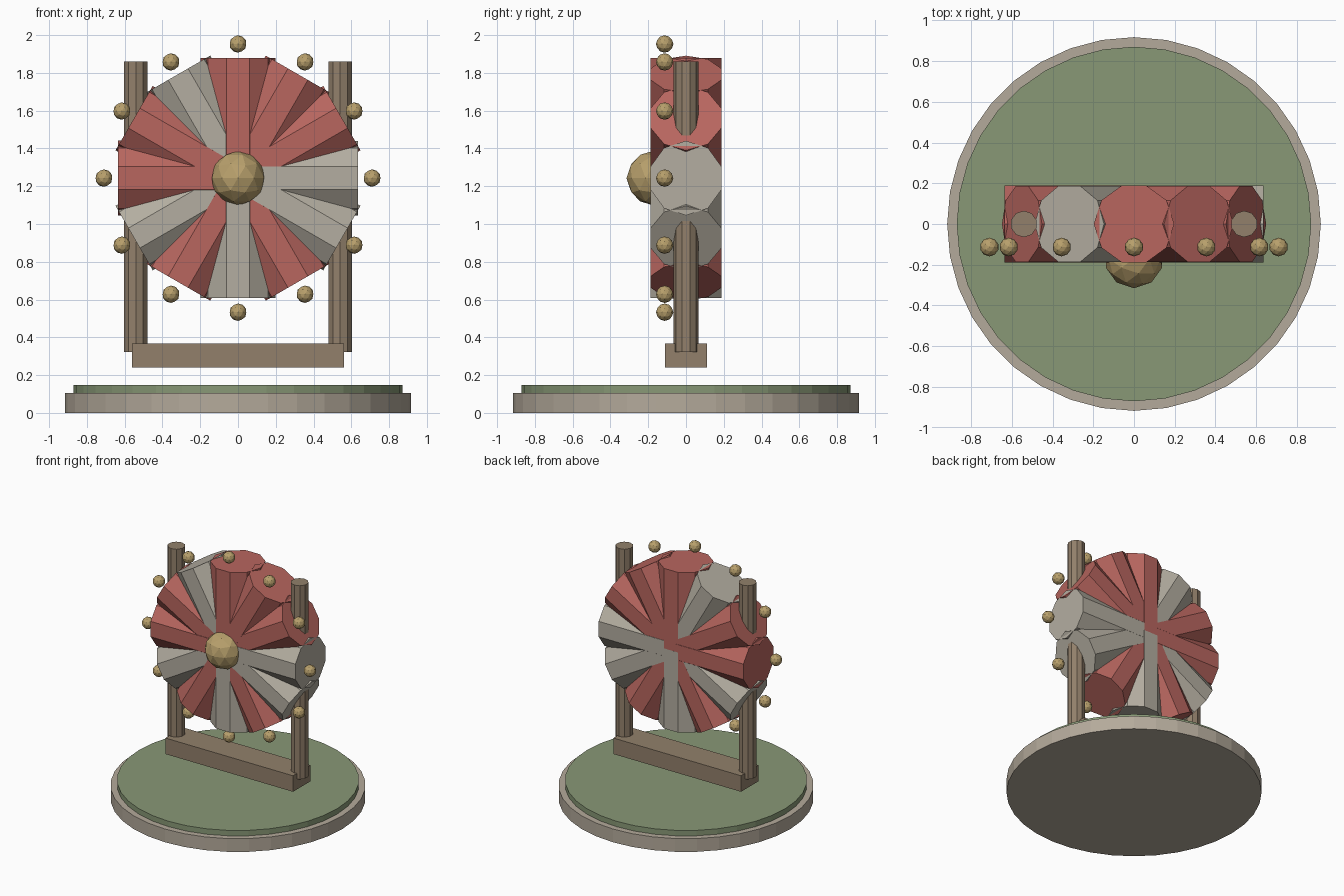
import bpy, bmesh, math
from mathutils import Matrix, Vector

cube = bpy.data.objects.get("Cube")
if cube:
    bpy.data.objects.remove(cube, do_unlink=True)


def material(name, rgb):
    """Flat material from 0-255 display colour, converted to linear."""
    lin = [((c / 255 + 0.055) / 1.055) ** 2.4 for c in rgb]
    mat = bpy.data.materials.new(name)
    mat.use_nodes = True
    mat.diffuse_color = (*lin, 1)
    mat.node_tree.nodes["Principled BSDF"].inputs["Base Color"].default_value = (*lin, 1)
    return mat


RED = material("faded red", (184, 102, 95))
CREAM = material("bone cream", (180, 174, 161))
STONE = material("warm stone", (180, 170, 155))
GREEN = material("moss green", (136, 152, 118))
WOOD = material("brown wood", (146, 128, 107))
GOLD = material("old gold", (184, 160, 108))

HUB_Z = 1.243


def finish(name, bm, mat, matrix):
    mesh = bpy.data.meshes.new(name)
    bm.transform(matrix)
    bm.to_mesh(mesh)
    bm.free()
    mesh.materials.append(mat)
    obj = bpy.data.objects.new(name, mesh)
    bpy.context.scene.collection.objects.link(obj)
    return obj


def prism(name, mat, sides, radius, z0, z1, matrix=Matrix()):
    bm = bmesh.new()
    bmesh.ops.create_cone(bm, cap_ends=True, segments=sides, radius1=radius,
                          radius2=radius, depth=z1 - z0)
    return finish(name, bm, mat, matrix @ Matrix.Translation((0, 0, (z0 + z1) / 2)))


def ball(name, mat, radius, centre):
    bm = bmesh.new()
    bmesh.ops.create_icosphere(bm, subdivisions=2, radius=radius)
    return finish(name, bm, mat, Matrix.Translation(centre))


def box(name, mat, size, centre):
    bm = bmesh.new()
    bmesh.ops.create_cube(bm, size=1)
    return finish(name, bm, mat, Matrix.Translation(centre) @ Matrix.Diagonal((*size, 1)))


# Round stand with a grass disc
prism("base_disc", STONE, 36, 0.917, 0, 0.105)
prism("grass_disc", GREEN, 36, 0.87, 0.105, 0.148)

# Frame: cross beam and two posts
box("cross_beam", WOOD, (1.12, 0.22, 0.127), (0, 0, 0.305))
for side, x in (("left", 0.541), ("right", -0.541)):
    prism(side + "_post", WOOD, 10, 0.065, 0.323, 1.859, Matrix.Translation((x, 0, 0)))

# Wheel: twelve ten-sided spokes, counter-clockwise from +x, each with a bead
for k, letter in enumerate("CRRRCRRCRCRC"):
    angle = math.radians(30 * k)
    turn = (Matrix.Translation((0, 0, HUB_Z))
            @ Matrix.Rotation(math.pi / 2 - angle, 4, "Y")
            @ Matrix.Rotation(math.pi / 2, 4, "Z"))
    # the upright and level spokes sit a hair proud of the others
    radius = 0.1965 + (0.001 if k % 3 == 0 else 0) + 0.00005 * k
    prism(f"wheel_spoke_{k + 1}", RED if letter == "R" else CREAM, 10, radius, 0, 0.635, turn)
    rim = Vector((math.cos(angle), 0, math.sin(angle))) * 0.71
    ball(f"rim_bead_{k + 1}", GOLD, 0.046, rim + Vector((0, -0.113, HUB_Z)))

# Hub knob on the front
ball("hub_knob", GOLD, 0.145, (0, -0.17, HUB_Z))
